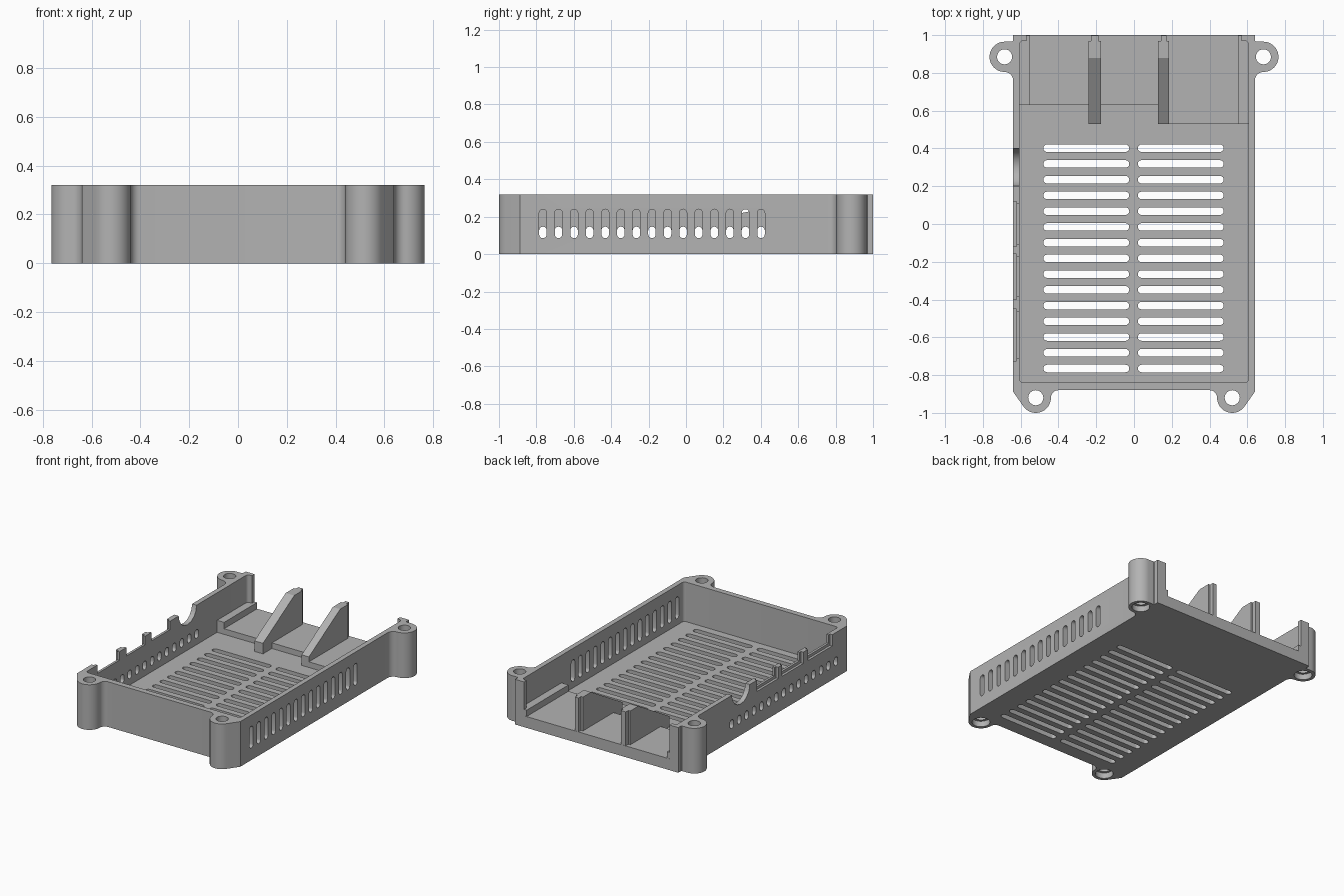
import bpy, bmesh
from math import sin, cos, radians

if "Cube" in bpy.data.objects:
    bpy.data.objects.remove(bpy.data.objects["Cube"])

H, FLOOR, SHELF = 0.32, 0.04, 0.08

grey = bpy.data.materials.new("light grey plastic")
grey.use_nodes = True
grey.diffuse_color = (0.45, 0.45, 0.45, 1)
grey.node_tree.nodes["Principled BSDF"].inputs["Base Color"].default_value = (0.45, 0.45, 0.45, 1)


def arc(cx, cy, r, a0, a1, n=12):
    angles = [radians(a0 + (a1 - a0) * i / n) for i in range(n + 1)]
    return [(cx + r * cos(a), cy + r * sin(a)) for a in angles]


def rect(x0, x1, y0, y1):
    return [(x0, y0), (x1, y0), (x1, y1), (x0, y1)]


def slot(u0, u1, v, r):
    """Round-ended slot lying along u."""
    return arc(u1 - r, v, r, -90, 90, 8) + arc(u0 + r, v, r, 90, 270, 8)


def upright(u, v0, v1, r):
    """Round-ended slot standing along v."""
    return [(a, b) for b, a in slot(v0, v1, u, r)]


def build(name, prisms):
    """Each prism is (profile, axis, start, end)."""
    bm = bmesh.new()
    for pts, axis, a, b in prisms:
        ends = []
        for w in (a, b):
            ends.append([bm.verts.new((u, v, w) if axis == "z" else (w, u, v)) for u, v in pts])
        lo, hi = ends
        n = len(pts)
        bm.faces.new(lo[::-1])
        bm.faces.new(hi)
        for i in range(n):
            j = (i + 1) % n
            bm.faces.new((lo[i], lo[j], hi[j], hi[i]))
    bmesh.ops.recalc_face_normals(bm, faces=bm.faces)
    mesh = bpy.data.meshes.new(name)
    bm.to_mesh(mesh)
    bm.free()
    mesh.materials.append(grey)
    obj = bpy.data.objects.new(name, mesh)
    bpy.context.collection.objects.link(obj)
    return obj


def select(obj):
    bpy.ops.object.select_all(action="DESELECT")
    obj.select_set(True)
    bpy.context.view_layer.objects.active = obj


def cut(target, prisms):
    cutter = build("cutter", prisms)
    cutter.hide_render = True
    mod = target.modifiers.new("cut", "BOOLEAN")
    mod.operation, mod.solver, mod.object = "DIFFERENCE", "EXACT", cutter
    select(target)
    bpy.ops.object.modifier_apply(modifier=mod.name)
    bpy.data.objects.remove(cutter)


# Tray outline with four screw lugs, right half then mirrored
half = (arc(0.40, -0.92, 0.04, 90, 0, 8)
        + arc(0.52, -0.92, 0.08, 180, 325, 20)
        + [(0.64, -0.888)]
        + arc(0.685, 0.76, 0.045, 180, 90, 8)
        + arc(0.685, 0.885, 0.08, -90, 90, 24)[1:]
        + [(0.645, 0.965), (0.64, 0.97), (0.64, 1.0)])
outline = half + [(-x, y) for x, y in reversed(half)]
tray = build("tray", [(outline, "z", 0, H)])

# Cavity, open at the back between two lips
r = 0.02
side = arc(0.605 - r, -0.84 + r, r, -90, 0, 6) + arc(0.605 - r, 0.97 - r, r, 0, 90, 6)
side += [(0.57, 0.97), (0.57, 1.1)]
cut(tray, [(side + [(-x, y) for x, y in reversed(side)], "z", FLOOR, 1)])

# Screw holes and floor vents
lugs = [(s * x, y) for s in (-1, 1) for x, y in ((0.52, -0.92), (0.685, 0.885))]
rows = [-0.765 + 0.0833 * i for i in range(15)]
holes = [(arc(x, y, 0.04, 0, 345, 23), "z", -1, 1) for x, y in lugs]
for y in rows:
    holes += [(slot(-0.48, -0.025, y, 0.02), "z", -1, 1),
              (slot(0.02, 0.475, y, 0.02), "z", -1, 1)]
cut(tray, holes)
cut(tray, [(arc(x, y, 0.058, 0, 345, 23), "z", -1, 0.04) for x, y in lugs])

# Side vents, tall on the left wall and short on the right wall
cut(tray, [(upright(y, 0.085, 0.24, 0.02), "x", 0.59, 0.7) for y in rows]
    + [(upright(y, 0.085, 0.147, 0.02), "x", -0.7, -0.59) for y in rows])

# Connector openings in the right wall, with shallow outer rebates
ports = [(-0.12, 0.12), (-0.40, -0.16), (-0.725, -0.45)]
cut(tray, [(rect(a + 0.015, b - 0.015, 0.26, 1), "x", -0.7, -0.59) for a, b in ports]
    + [(upright(0.3, 0.22, 1, 0.1), "x", -0.7, -0.59)])
cut(tray, [(rect(a, b, 0.24, 1), "x", -0.7, -0.622) for a, b in ports])

# Raised rear shelf, stepping forward on the left
step = [(-0.605, 0.63), (0.15, 0.63), (0.15, 0.53), (0.605, 0.53), (0.605, 1), (-0.605, 1)]
shelf = build("rear_shelf", [(step, "z", FLOOR, SHELF)])

# Ledges beside the shelf
ledges = [build("right_ledge", [(rect(-0.61, -0.55, 0.63, 0.999), "z", SHELF, 0.125)]),
          build("left_ledge", [(rect(0.55, 0.61, 0.53, 0.999), "z", SHELF, 0.125)])]

# Sloped divider ribs with a narrow rear tongue
rib = [(0.53, FLOOR), (0.97, FLOOR), (0.97, H), (0.88, H), (0.53, 0.115)]
ribs = []
for name, x0, x1 in (("right_rib", -0.242, -0.175), ("left_rib", 0.128, 0.185)):
    ribs.append(build(name, [(rib, "x", x0, x1),
                             (rect(0.96, 0.999, FLOOR, H), "x", x0 + 0.015, x1 - 0.013)]))

for obj in [tray, shelf] + ledges + ribs:
    select(obj)
    bpy.ops.object.shade_smooth_by_angle(angle=radians(30))
